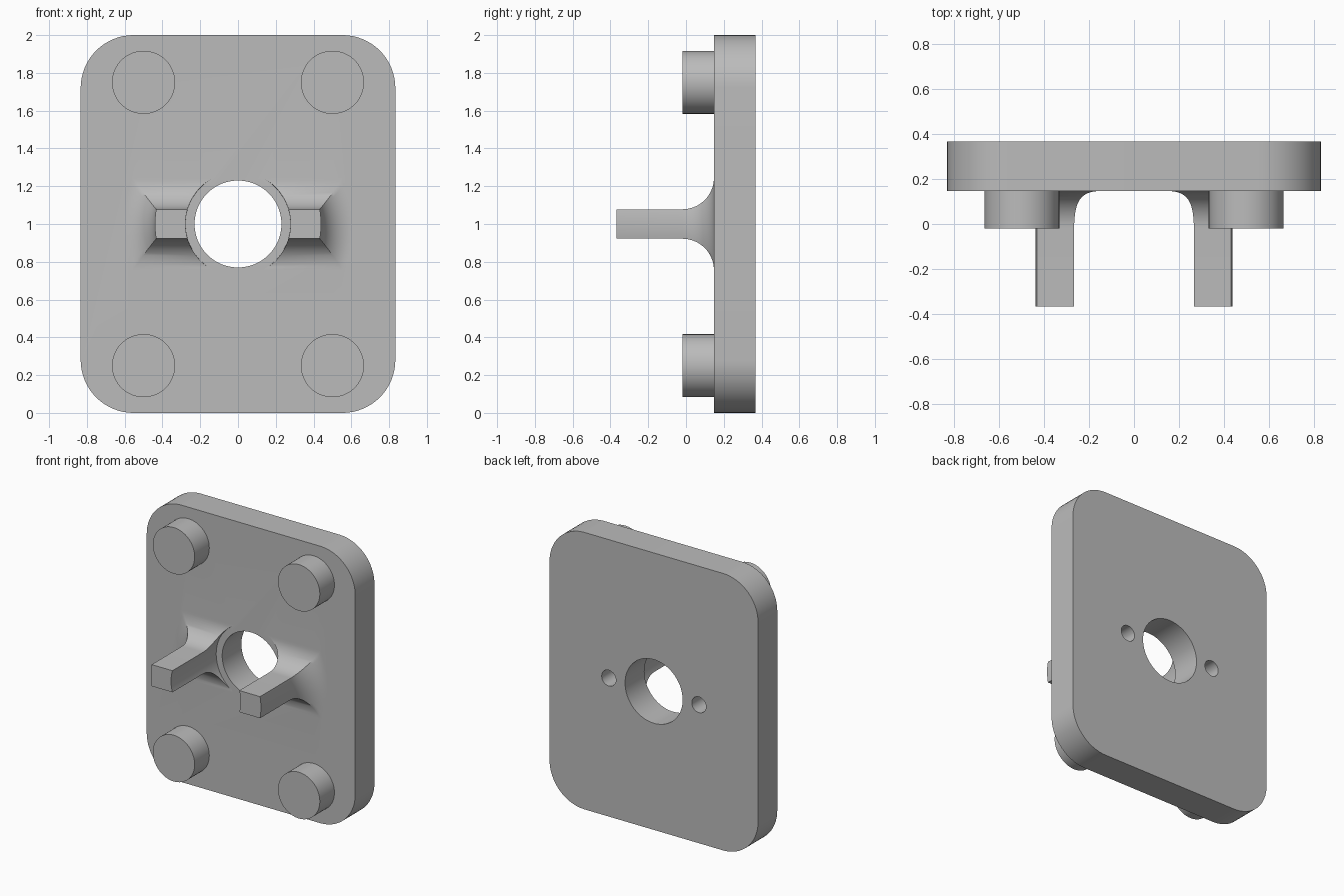
import bpy, bmesh, math
from math import sin, cos, pi, sqrt

if "Cube" in bpy.data.objects:
    bpy.data.objects.remove(bpy.data.objects["Cube"], do_unlink=True)

MID = 1.0                      # height of the bore axis
FACE, BACK = 0.148, 0.367      # front and back of the plate
FILLET = 0.167

grey = bpy.data.materials.new("plain grey")
grey.use_nodes = True
grey.diffuse_color = (0.5, 0.5, 0.5, 1)
grey.node_tree.nodes["Principled BSDF"].inputs["Base Color"].default_value = (0.5, 0.5, 0.5, 1)


def loft(name, rings):
    """Closed solid from equal-length rings of points."""
    bm = bmesh.new()
    rows = [[bm.verts.new(p) for p in ring] for ring in rings]
    for a, b in zip(rows, rows[1:]):
        for i in range(len(a)):
            j = (i + 1) % len(a)
            bm.faces.new((a[i], a[j], b[j], b[i]))
    bm.faces.new(rows[0])
    bm.faces.new(rows[-1])
    bmesh.ops.recalc_face_normals(bm, faces=bm.faces)
    mesh = bpy.data.meshes.new(name)
    bm.to_mesh(mesh)
    bm.free()
    mesh.materials.append(grey)
    obj = bpy.data.objects.new(name, mesh)
    bpy.context.collection.objects.link(obj)
    return obj


def cylinder(name, x, z, r, y0, y1, n=64):
    return loft(name, [[(x + r * cos(2 * pi * i / n), y, z + r * sin(2 * pi * i / n))
                        for i in range(n)] for y in (y0, y1)])


def rounded_plate(name, w, h, r, n=16):
    outline = []
    for q, (sx, sz) in enumerate([(1, 1), (-1, 1), (-1, -1), (1, -1)]):
        for i in range(n + 1):
            a = (q + i / n) * pi / 2
            outline.append((sx * (w - r) + r * cos(a), MID + sz * (h - r) + r * sin(a)))
    return loft(name, [[(x, y, z) for x, z in outline] for y in (FACE, BACK)])


def prong(name, side, n=16, steps=16):
    """Arc-sided bar that flares into the plate with a fillet."""
    def section(y, flare):
        half = 0.078 + flare
        zs = [half * (2 * i / n - 1) for i in range(n + 1)]
        inner = [(side * sqrt(0.278 ** 2 - z * z), y, MID + z) for z in zs]
        outer = [(side * sqrt((0.44 + flare) ** 2 - z * z), y, MID + z) for z in reversed(zs)]
        return inner + outer
    rings = [section(-0.367, 0)]
    for i in range(steps + 1):
        a = i / steps * pi / 2
        rings.append(section(FACE - FILLET + FILLET * sin(a), FILLET * (1 - cos(a))))
    rings.append(section(FACE + 0.06, FILLET))
    return loft(name, rings)


# Plate, pegs and prongs
body = rounded_plate("mounting_plate", 0.833, 1.0, 0.28)
added = [cylinder("peg", x, MID + z, 0.167, FACE - 0.167, FACE + 0.06)
         for x in (-0.5, 0.5) for z in (-0.75, 0.75)]
added += [prong("left_prong", 1), prong("right_prong", -1)]

# Bore right through, and blind pin holes from the back
cutters = [cylinder("bore_cutter", 0, MID, 0.23, FACE - 0.1, BACK + 0.1, 96)]
cutters += [cylinder("pin_hole_cutter", x, MID, 0.057, BACK - 0.33, BACK + 0.1, 32)
            for x in (-0.36, 0.36)]

for operation, parts in (("UNION", added), ("DIFFERENCE", cutters)):
    for part in parts:
        part.hide_render = True
        mod = body.modifiers.new(part.name, "BOOLEAN")
        mod.operation, mod.solver, mod.object = operation, "EXACT", part

# Bake the joined solid and remove the helpers
bpy.context.view_layer.update()
deps = bpy.context.evaluated_depsgraph_get()
solid = bpy.data.meshes.new_from_object(body.evaluated_get(deps))
body.modifiers.clear()
body.data = solid
solid.materials.clear()
solid.materials.append(grey)
for part in added + cutters:
    bpy.data.objects.remove(part, do_unlink=True)

bpy.ops.object.select_all(action="DESELECT")
body.select_set(True)
bpy.context.view_layer.objects.active = body
bpy.ops.object.shade_smooth_by_angle(angle=math.radians(30))
